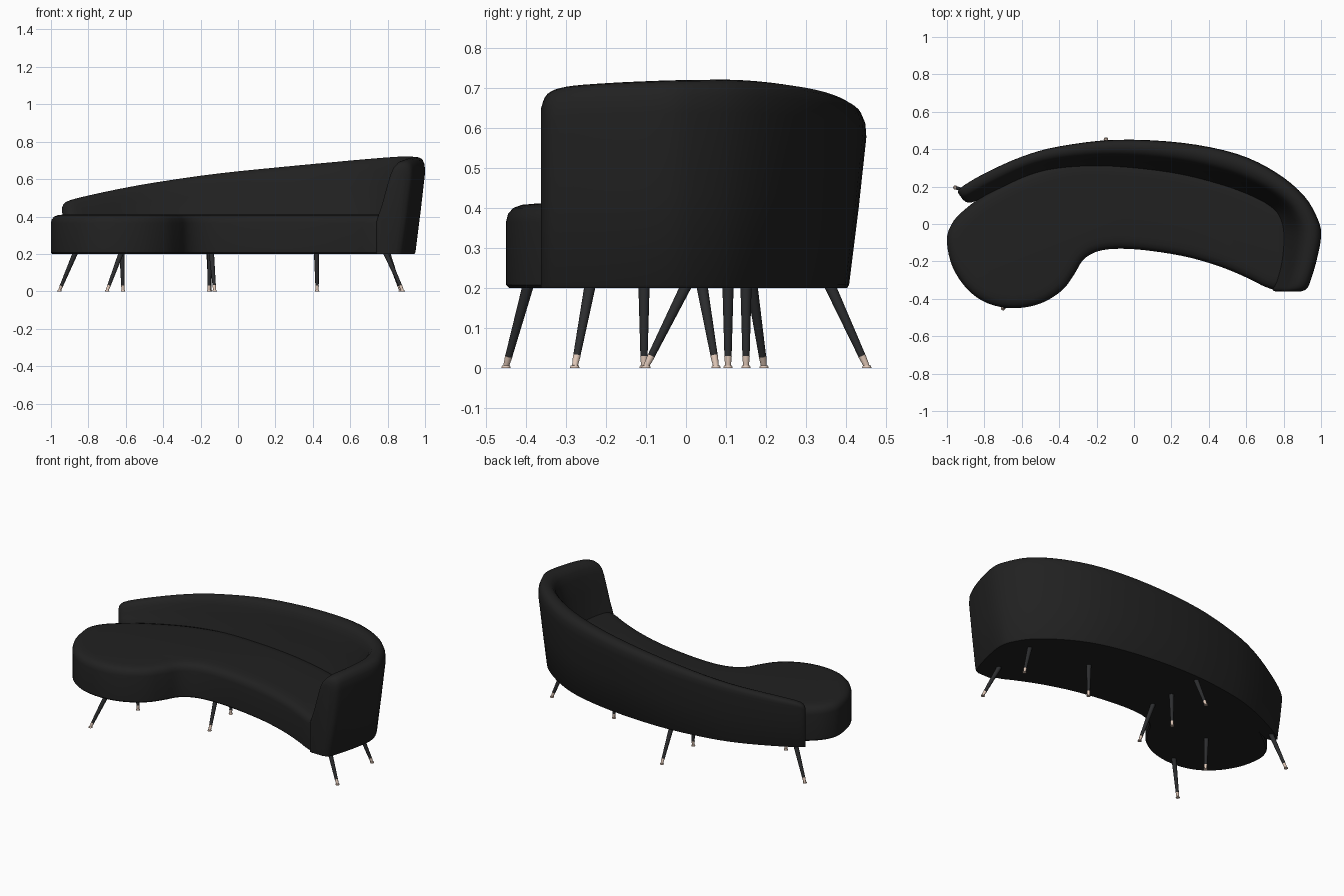
import bpy, bmesh
from math import radians
from mathutils import Vector

if "Cube" in bpy.data.objects:
    bpy.data.objects.remove(bpy.data.objects["Cube"])


def material(name, rgb):
    m = bpy.data.materials.new(name)
    m.diffuse_color = (*rgb, 1)
    m.use_nodes = True
    m.node_tree.nodes["Principled BSDF"].inputs["Base Color"].default_value = m.diffuse_color
    return m


FABRIC = material("black_fabric", (0.015, 0.015, 0.015))
WOOD = material("dark_leg", (0.025, 0.026, 0.028))
BRASS = material("pale_brass", (0.75, 0.58, 0.48))


def finish(name, bm, mat, angle=40):
    bmesh.ops.recalc_face_normals(bm, faces=bm.faces)
    me = bpy.data.meshes.new(name)
    bm.to_mesh(me)
    bm.free()
    ob = bpy.data.objects.new(name, me)
    bpy.context.collection.objects.link(ob)
    me.materials.append(mat)
    bpy.ops.object.select_all(action='DESELECT')
    ob.select_set(True)
    bpy.context.view_layer.objects.active = ob
    bpy.ops.object.shade_smooth_by_angle(angle=radians(angle))
    return ob


def spline(pts, steps, closed):
    """Catmull-Rom sampling of points of any dimension."""
    pts = [Vector(p) for p in pts]
    n = len(pts)
    at = (lambda i: pts[i % n]) if closed else (lambda i: pts[max(0, min(n - 1, i))])
    out = []
    for i in range(n if closed else n - 1):
        a, b, c, d = at(i - 1), at(i), at(i + 1), at(i + 2)
        for k in range(steps):
            t = k / steps
            out.append(0.5 * (2 * b + (c - a) * t + (2 * a - 5 * b + 4 * c - d) * t ** 2
                              + (3 * b - a - 3 * c + d) * t ** 3))
    return out if closed else out + [pts[-1]]


def loft(rings):
    """Skin closed rings and cap both ends."""
    bm = bmesh.new()
    vs = [[bm.verts.new(p) for p in r] for r in rings]
    for a, b in zip(vs, vs[1:]):
        for i in range(len(a)):
            j = (i + 1) % len(a)
            bm.faces.new((a[i], a[j], b[j], b[i]))
    bm.faces.new(vs[0])
    bm.faces.new(vs[-1])
    return bm


# Seat: kidney-shaped outline (counter-clockwise) with a rounded upper edge
outline = spline([
    (-1.0, -0.10), (-0.97, -0.23), (-0.89, -0.35), (-0.78, -0.425), (-0.64, -0.45),
    (-0.50, -0.425), (-0.385, -0.355), (-0.32, -0.27), (-0.27, -0.19), (-0.19, -0.145),
    (-0.07, -0.132), (0.10, -0.145), (0.30, -0.18), (0.48, -0.235), (0.62, -0.295),
    (0.70, -0.335), (0.77, -0.35), (0.83, -0.30), (0.85, -0.10), (0.81, 0.06),
    (0.65, 0.17), (0.40, 0.26), (0.10, 0.32), (-0.25, 0.34), (-0.45, 0.31),
    (-0.62, 0.25), (-0.80, 0.155), (-0.93, 0.055), (-0.985, -0.02)], 4, True)
n = len(outline)
rings = []
for inset, z in [(0.008, 0.2), (0, 0.208), (0, 0.365), (0.005, 0.385), (0.018, 0.4),
                 (0.04, 0.408), (0.075, 0.411)]:
    ring = []
    for i, p in enumerate(outline):
        t = (outline[(i + 1) % n] - outline[i - 1]).normalized()
        ring.append((p.x - t.y * inset, p.y + t.x * inset, z))
    rings.append(ring)
finish("seat", loft(rings), FABRIC)

# Backrest and arm: stations of outer x, y, inner x, y and top height
stations = spline([
    (-0.94, 0.165, -0.915, 0.13, 0.44), (-0.925, 0.195, -0.87, 0.115, 0.48),
    (-0.80, 0.27, -0.75, 0.17, 0.515), (-0.60, 0.36, -0.55, 0.26, 0.557),
    (-0.40, 0.415, -0.37, 0.295, 0.59), (-0.10, 0.45, -0.12, 0.30, 0.63),
    (0.25, 0.435, 0.20, 0.265, 0.665), (0.55, 0.375, 0.45, 0.205, 0.692),
    (0.76, 0.275, 0.63, 0.14, 0.71), (0.91, 0.15, 0.735, 0.08, 0.72),
    (0.985, 0.02, 0.775, 0.02, 0.72), (1.0, -0.07, 0.79, -0.07, 0.718),
    (0.975, -0.20, 0.78, -0.20, 0.712), (0.945, -0.30, 0.755, -0.30, 0.703),
    (0.925, -0.345, 0.74, -0.35, 0.685), (0.89, -0.362, 0.765, -0.362, 0.65)], 4, False)
SEAT_Z = 0.39
rings = []
for ox, oy, ix, iy, top in stations:
    o, inn = Vector((ox, oy)), Vector((ix, iy))
    lean = min(0.4, 0.1 * (top - 0.2) / (inn - o).length)
    h = top - SEAT_Z
    prof = [(lean + 0.03, 0.2), (lean, 0.208), (lean * 0.45, 0.2 + (top - 0.2) * 0.45),
            (0, top - 0.25 * h), (0.015, top - 0.12 * h), (0.07, top - 0.04 * h),
            (0.16, top - 0.008 * h), (0.28, top), (0.42, top - 0.03 * h),
            (0.52, top - 0.1 * h), (0.6, top - 0.22 * h), (0.72, top - 0.48 * h),
            (0.85, top - 0.78 * h), (0.93, top - 0.92 * h), (1, SEAT_Z - 0.02), (1, 0.2)]
    rings.append([(*o.lerp(inn, t), z) for t, z in prof])
finish("backrest", loft(rings), FABRIC, 50)


# Splayed legs with brass tips and small foot pads
def rod(name, a, b, r1, r2, mat):
    a, b = Vector(a), Vector(b)
    bm = bmesh.new()
    m = (b - a).to_track_quat('Z', 'Y').to_matrix().to_4x4()
    m.translation = (a + b) / 2
    bmesh.ops.create_cone(bm, cap_ends=True, segments=16, radius1=r1, radius2=r2,
                          depth=(b - a).length, matrix=m)
    finish(name, bm, mat)


legs = [  # foot x, y, top x, y
    (-0.955, 0.195, -0.87, 0.165), (-0.15, 0.452, -0.155, 0.36),
    (-0.70, -0.45, -0.625, -0.395), (-0.615, -0.105, -0.62, -0.105),
    (-0.125, -0.10, -0.142, 0.0), (0.423, 0.105, 0.42, 0.105),
    (0.88, -0.278, 0.79, -0.24), (0.87, 0.075, 0.80, 0.04), (-0.155, 0.15, -0.15, 0.15)]
for i, (fx, fy, tx, ty) in enumerate(legs, 1):
    foot, head = Vector((fx, fy, 0.004)), Vector((tx, ty, 0.205))
    ankle = foot.lerp(head, 0.13)
    rod(f"leg_{i}", ankle, head, 0.009, 0.014, WOOD)
    rod(f"leg_tip_{i}", foot, ankle, 0.007, 0.0095, BRASS)
    rod(f"foot_pad_{i}", (fx, fy, 0), (fx, fy, 0.006), 0.012, 0.010, BRASS)
